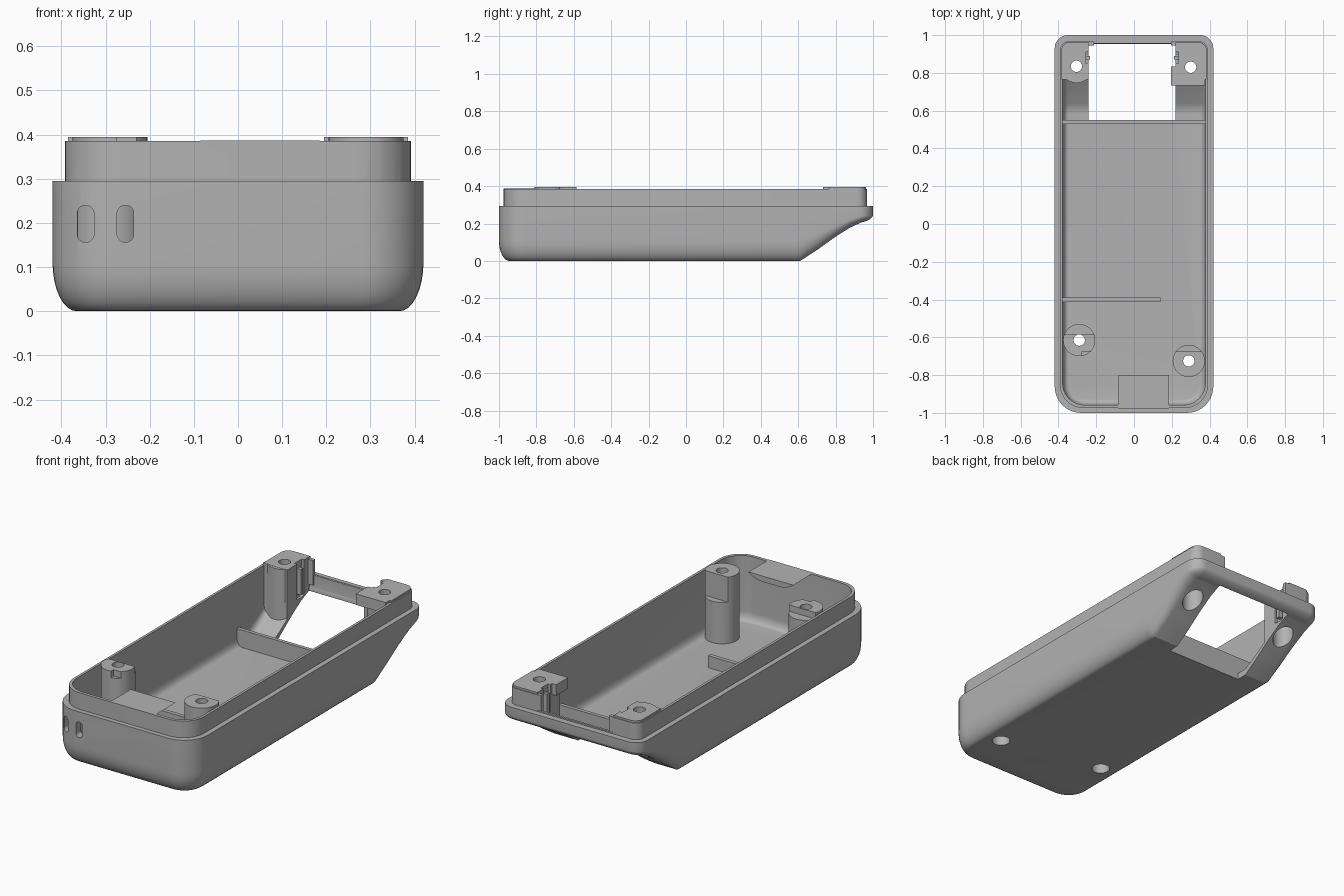
import bpy, bmesh, math

if "Cube" in bpy.data.objects:
    bpy.data.objects.remove(bpy.data.objects["Cube"], do_unlink=True)

GREY = (0.45, 0.45, 0.45, 1)
mat = bpy.data.materials.new("grey plastic")
mat.use_nodes = True
mat.diffuse_color = GREY
mat.node_tree.nodes["Principled BSDF"].inputs["Base Color"].default_value = GREY

RIM = 0.295      # height of the outer rim
LIP_TOP = 0.385  # height of the inner lip
POST_TOP = 0.395
SLOPE = [(0.61, 0), (0.7, 0.058), (0.8, 0.13), (0.88, 0.18), (0.94, 0.207), (1.0, 0.218)]


def finish(name, bm):
    bmesh.ops.recalc_face_normals(bm, faces=bm.faces)
    mesh = bpy.data.meshes.new(name)
    bm.to_mesh(mesh)
    bm.free()
    mesh.materials.append(mat)
    ob = bpy.data.objects.new(name, mesh)
    bpy.context.collection.objects.link(ob)
    return ob


def slope_height(y):
    if y <= SLOPE[0][0]:
        return 0
    for (ya, za), (yb, zb) in zip(SLOPE, SLOPE[1:]):
        if y <= yb:
            return za + (zb - za) * (y - ya) / (yb - ya)
    return SLOPE[-1][1]


def side_points(w, y0, y1, rf, rb):
    """Right half of a rounded rectangle, from front to back."""
    n = 10
    pts = []
    for i in range(n + 1):
        a = math.pi / 2 * (i / n - 1)
        pts.append((w - rf + rf * math.cos(a), y0 + rf + rf * math.sin(a)))
    pts += [(w, 0.58 + 0.03 * i) for i in range(11)]
    for i in range(n + 1):
        a = math.pi / 2 * i / n
        pts.append((w - rb + rb * math.cos(a), y1 - rb + rb * math.sin(a)))
    return pts


def tub(name, w, y0, y1, rf, rb, floor, top, inset=0.0, rise=0.0):
    """Rounded box with a filleted bottom that sweeps up at the back."""
    levels = [(0, floor), (0, top)]
    if inset:
        steps = [math.pi / 2 * i / 8 for i in range(9)]
        levels = [(inset * (1 - math.sin(a)), floor + rise * (1 - math.cos(a))) for a in steps]
        levels.append((0, top))
    bm = bmesh.new()
    rings = []
    for d, z in levels:
        half = side_points(w - d, y0 + d, y1 - d, max(rf - d, 0.01), max(rb - d, 0.01))
        loop = half + [(-x, y) for x, y in reversed(half)]
        rings.append([bm.verts.new((x, y, z + slope_height(y) * max(0, 1 - z / RIM)))
                      for x, y in loop])
    n = len(rings[0])
    for low, high in zip(rings, rings[1:]):
        for i in range(n):
            j = (i + 1) % n
            bm.faces.new((low[i], low[j], high[j], high[i]))
    for ring in (rings[0], rings[-1]):
        for i in range(n // 2 - 1):
            bm.faces.new((ring[i], ring[i + 1], ring[n - 2 - i], ring[n - 1 - i]))
    return finish(name, bm)


def box(name, x, y, z):
    bm = bmesh.new()
    bmesh.ops.create_cube(bm, size=1)
    for v in bm.verts:
        v.co = [r[0] if c < 0 else r[1] for r, c in zip((x, y, z), v.co)]
    return finish(name, bm)


def cylinder(name, x, y, r, z0, z1):
    bm = bmesh.new()
    bmesh.ops.create_cone(bm, cap_ends=True, segments=40, radius1=r, radius2=r, depth=z1 - z0)
    bmesh.ops.translate(bm, verts=bm.verts, vec=(x, y, (z0 + z1) / 2))
    return finish(name, bm)


def prism(name, outline, y0, y1):
    """Outline in x and z, extruded along y."""
    bm = bmesh.new()
    a = [bm.verts.new((x, y0, z)) for x, z in outline]
    b = [bm.verts.new((x, y1, z)) for x, z in outline]
    bm.faces.new(a)
    bm.faces.new(b)
    for i in range(len(a)):
        j = (i + 1) % len(a)
        bm.faces.new((a[i], a[j], b[j], b[i]))
    return finish(name, bm)


def combine(target, other, operation="DIFFERENCE"):
    mod = target.modifiers.new("boolean", "BOOLEAN")
    mod.operation = operation
    mod.solver = "EXACT"
    mod.object = other
    bpy.context.view_layer.objects.active = target
    bpy.ops.object.modifier_apply(modifier=mod.name)
    bpy.data.objects.remove(other, do_unlink=True)


def drill(target, x, y, r):
    """Screw hole with a wide recess from below."""
    combine(target, cylinder("bore", x, y, 0.03, -0.2, 0.6))
    combine(target, cylinder("recess", x, y, r, -0.2, 0.3))


# Shell with inner lip and cavity
shell = tub("case_shell", 0.42, -1, 1, 0.14, 0.07, 0, RIM, 0.055, 0.11)
combine(shell, tub("lip", 0.392, -0.975, 0.967, 0.125, 0.05, 0.26, LIP_TOP), "UNION")
combine(shell, tub("cavity", 0.378, -0.958, 0.955, 0.115, 0.04, 0.035, 0.5, 0.03, 0.05))

# Back window and the gap in the lip above it
combine(shell, box("window", (-0.24, 0.22), (0.55, 0.954), (-0.1, 0.5)))
combine(shell, box("lip_gap", (-0.235, 0.215), (0.93, 1.05), (0.302, 0.5)))

# Two upright slots in the front wall
for cx in (-0.345, -0.255):
    slot = []
    for i in range(24):
        a = math.tau * (i + 0.5) / 24
        shift = 0.023 if math.sin(a) > 0 else -0.023
        slot.append((cx + 0.019 * math.cos(a), 0.198 + shift + 0.019 * math.sin(a)))
    combine(shell, prism("slot", slot, -1.1, -0.9))

# Flat tab with a curved underside at the front of the lip
tab = []
for i in range(9):
    a = math.pi / 4 * i / 8
    tab.append((0.085 * math.sin(a) / math.sin(math.pi / 4) + 0.1,
                0.355 + 0.031 * (1 - math.cos(a)) / (1 - math.cos(math.pi / 4))))
tab += [(0.1 - x, z) for x, z in reversed(tab)]
parts = [shell, prism("front_tab", tab, -0.976, -0.8)]

# Cross ribs on the floor
parts.append(box("back_rib", (-0.38, 0.38), (0.53, 0.55), (0.02, 0.13)))
parts.append(box("front_rib", (-0.38, 0.14), (-0.412, -0.39), (0.02, 0.1)))

# Front screw posts with a cut-away back side
for name, x, y, flat, low in (("front_right_post", -0.29, -0.615, -0.585, 0.36),
                              ("front_left_post", 0.29, -0.725, -0.675, 0.26)):
    post = cylinder(name, x, y, 0.085, 0.02, POST_TOP)
    combine(post, box("flat", (x - 0.1, x + 0.1), (flat, flat + 0.1), (low, 0.5)))
    for body in (post, shell):
        drill(body, x, y, 0.046)
    parts.append(post)
combine(parts[-2], box("post_notch", (-0.275, -0.2), (-0.72, -0.675), (0.36, 0.5)))

# Back corner screw blocks
for name, side, x, y in (("back_right_block", -1, -0.305, 0.835),
                         ("back_left_block", 1, 0.3, 0.83)):
    inner = 0.24 if side < 0 else 0.22
    block = box(name, sorted((side * inner, side * 0.42)), (0.765, 1), (0, POST_TOP))
    column = cylinder("column", x, y, 0.088, 0, POST_TOP - 0.001)
    combine(column, box("trim", sorted((side * (inner - 0.1), side * (inner + 0.001))),
                        (0.6, 1), (-0.1, 0.5)))
    combine(block, column, "UNION")
    combine(block, tub("envelope", 0.385, -0.9, 0.963, 0.1, 0.045, 0.015, 0.5, 0.03, 0.05),
            "INTERSECT")
    combine(block, box("clip_notch", sorted((side * (inner - 0.02), side * (inner + 0.015))),
                       (0.85, 0.91), (0.2, 0.5)))
    for body in (block, shell):
        drill(body, x, y, 0.053)
    parts.append(block)

# Small catches beside the window
ledge = box("left_ledge", (0.195, 0.375), (0.732, 0.835), (0.335, POST_TOP))
combine(ledge, cylinder("bore", 0.3, 0.83, 0.03, 0, 0.6))
parts.append(ledge)
parts.append(box("right_catch", (-0.245, -0.212), (0.945, 0.965), (0.25, LIP_TOP)))
parts.append(box("left_catch", (0.195, 0.225), (0.945, 0.965), (0.25, LIP_TOP)))
parts.append(box("right_clip", (-0.255, -0.232), (0.87, 0.89), (0.22, 0.36)))
parts.append(box("left_clip", (0.212, 0.235), (0.87, 0.89), (0.22, 0.36)))

# Smooth curves, sharp edges
for ob in bpy.context.selected_objects:
    ob.select_set(False)
for ob in parts:
    ob.select_set(True)
bpy.context.view_layer.objects.active = shell
bpy.ops.object.shade_smooth_by_angle(angle=math.radians(30))
